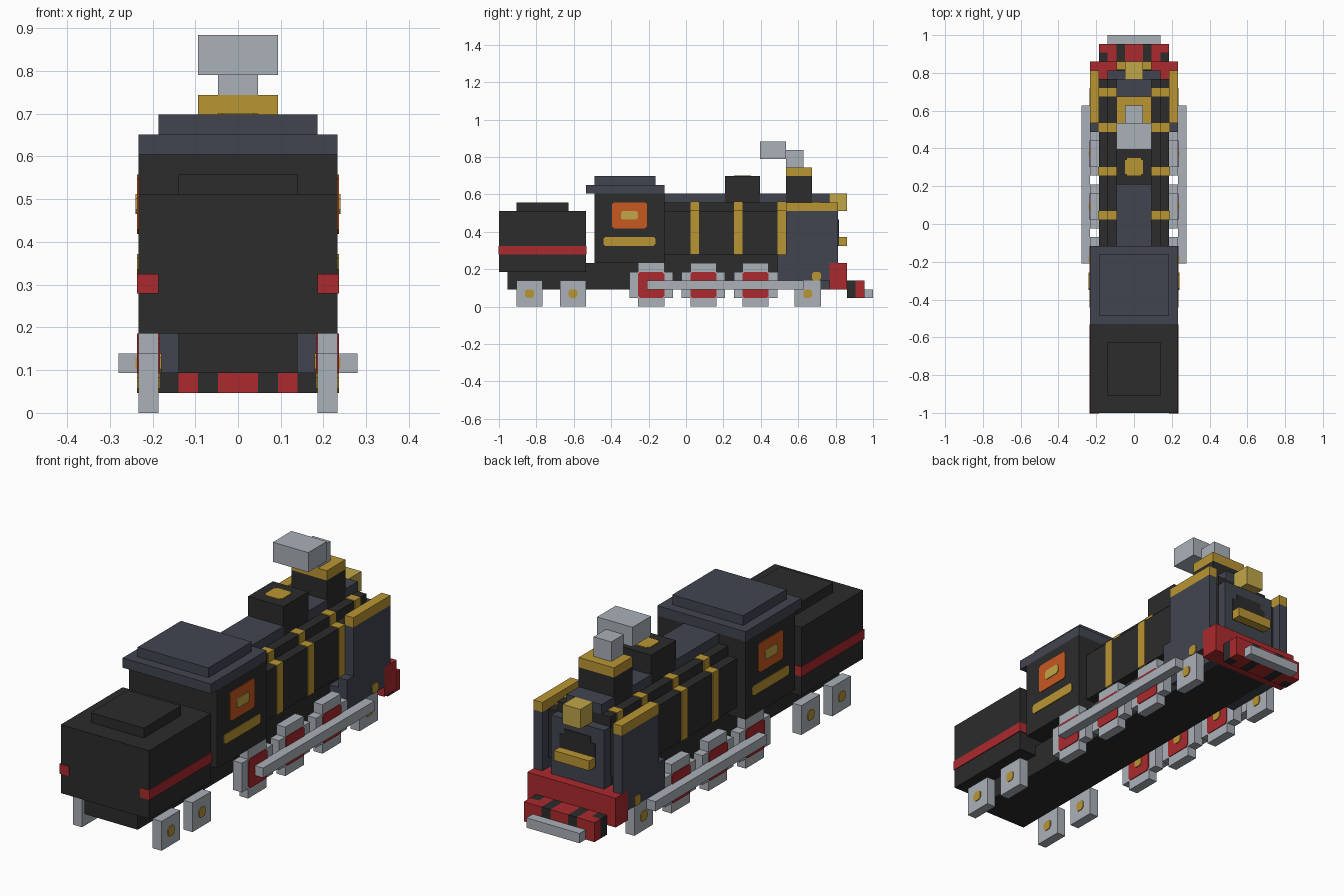
import bpy
import bmesh
from mathutils import Vector

U = 2 / 43          # one block
T = 0.08            # thickness of painted plates, in blocks

cube = bpy.data.objects.get("Cube")
if cube:
    bpy.data.objects.remove(cube, do_unlink=True)


def material(name, r, g, b):
    m = bpy.data.materials.new(name)
    m.use_nodes = True
    m.diffuse_color = (r, g, b, 1)
    bsdf = next(n for n in m.node_tree.nodes if n.type == 'BSDF_PRINCIPLED')
    bsdf.inputs["Base Color"].default_value = (r, g, b, 1)
    bsdf.inputs["Roughness"].default_value = 0.8
    return m


BLACK = material("soot black", .025, .025, .025)
SLATE = material("slate blue", .053, .06, .08)
GREY = material("light steel", .40, .44, .48)
GOLD = material("brass", .49, .30, .033)
RED = material("signal red", .41, .023, .027)
ORANGE = material("window orange", .58, .098, .014)
YELLOW = material("lamp yellow", .53, .38, .065)


def finish(name, mat, bm, mirror):
    """Scale blocks to units, centre the length and make the object."""
    for v in bm.verts:
        v.co = Vector((v.co.x, v.co.y - 21.5, v.co.z)) * U
    bmesh.ops.recalc_face_normals(bm, faces=bm.faces)
    me = bpy.data.meshes.new(name)
    bm.to_mesh(me)
    bm.free()
    me.materials.append(mat)
    ob = bpy.data.objects.new(name, me)
    bpy.context.collection.objects.link(ob)
    if mirror:
        ob.modifiers.new("Mirror", 'MIRROR').use_mirror_merge = False
    return ob


def blocks(name, mat, *boxes, mirror=False):
    """Boxes given as (x range), (y range), (z range), in one object."""
    bm = bmesh.new()
    for ranges in boxes:
        lo, hi = (Vector(p) for p in zip(*ranges))
        for v in bmesh.ops.create_cube(bm, size=1)['verts']:
            v.co = Vector(lo[i] + (v.co[i] + .5) * (hi[i] - lo[i]) for i in range(3))
    return finish(name, mat, bm, mirror)


def wide(w, y, z):
    return (-w, w), y, z


def plate(name, mat, x, y, z, lift=T, cut=.22):
    """Thin mirrored side plate with clipped corners."""
    bm = bmesh.new()
    (a, b), (c, d) = y, z
    pts = [(a + cut, c), (b - cut, c), (b, c + cut), (b, d - cut),
           (b - cut, d), (a + cut, d), (a, d - cut), (a, c + cut)]
    face = bm.faces.new([bm.verts.new((x, p, q)) for p, q in pts])
    ext = bmesh.ops.extrude_face_region(bm, geom=[face])['geom']
    for v in ext:
        if isinstance(v, bmesh.types.BMVert):
            v.co.x += lift
    return finish(name, mat, bm, True)


# Tender and frame
blocks("chassis", BLACK, wide(3, (1, 10), (2, 4)), wide(3, (10, 38), (2, 5)))
blocks("tender", BLACK, wide(5, (0, 10), (4, 11)))
blocks("tender_hatch", BLACK, wide(3, (2, 8), (11, 12)))
blocks("tender_stripe", RED, ((4, 5 + T), (-T, 10 + T), (6, 7)), mirror=True)

# Cab
blocks("cab", BLACK, wide(5, (11, 19), (5, 13)))
blocks("cab_roof", SLATE, wide(5, (10, 19), (13, 14)))
blocks("cab_roof_top", SLATE, wide(4, (11, 18), (14, 15)))
plate("cab_window", ORANGE, 5, (13, 17), (9, 12))
plate("cab_window_glow", YELLOW, 5, (14, 16), (10, 11), lift=2 * T)
plate("cab_trim", GOLD, 5, (12, 18), (7, 8))

# Stepped boiler with brass bands
blocks("boiler", BLACK, wide(3, (19, 38), (5, 6)), wide(4, (19, 38), (6, 11)),
       wide(3, (19, 38), (11, 12)))
blocks("boiler_top", SLATE, wide(2, (19, 26), (12, 13)), wide(2, (30, 33), (12, 13)),
       wide(2, (36, 38), (12, 13)))
for i, y in enumerate((22, 27, 32, 36)):
    blocks(f"boiler_band_{i + 1}", GOLD,
           ((3, 4 + T), (y, y + 1), (6, 11 + T)),
           ((2, 3 + T), (y, y + 1), (11, 12 + T)), mirror=True)

# Dome, chimney and smoke
blocks("dome", BLACK, wide(2, (26, 30), (12, 15)))
blocks("dome_cap", GOLD, wide(1, (27.2, 28.8), (15, 15 + T)),
       wide(.8, (27, 29), (15, 15 + T)))
blocks("chimney", BLACK, wide(2, (33, 36), (12, 15)))
blocks("chimney_rim", GOLD, wide(2, (33, 36), (15, 16)))
blocks("small_smoke_puff", GREY, wide(1, (33, 35), (16, 18)))
blocks("large_smoke_puff", GREY, wide(2, (30, 33), (17, 19)))

# Smokebox end, lamp and handle
blocks("smokebox_face", SLATE, wide(3, (38, 39), (5, 11)))
blocks("smokebox_door", BLACK, wide(2, (39, 39 + T), (7, 9.4)),
       wide(1.5, (39, 39 + T), (9.4, 10)))
blocks("smokebox_handle", GOLD, wide(2, (39, 40), (7, 8)))
blocks("lamp", YELLOW, wide(1, (38, 40), (11, 13)))

# Side deflectors
blocks("smoke_deflector", SLATE, ((4, 5), (33, 39), (5, 11)),
       ((4, 5), (33, 38), (3, 5)), ((4, 5), (32, 33), (3, 6)), mirror=True)
blocks("deflector_trim", GOLD, ((4, 5), (33, 39), (11, 12)), mirror=True)
blocks("cylinder_block", SLATE, ((3, 4), (32, 38), (2, 5)), mirror=True)
plate("deflector_bolt", GOLD, 5, (36, 37), (3, 4))

# Buffer beam and striped cowcatcher
blocks("buffer_beam", RED, wide(5, (38, 40), (2, 5)))
blocks("cowcatcher_red", RED, wide(1, (40, 42), (1, 3)))
blocks("cowcatcher_red_sides", RED, ((2, 3), (40, 42), (1, 3)),
       ((3, 4), (41, 42), (1, 3)), mirror=True)
blocks("cowcatcher_black", BLACK, ((1, 2), (40, 42), (1, 3)),
       ((3, 4), (40, 41), (1, 3)), mirror=True)
blocks("cowcatcher_bar", GREY, wide(3, (42, 43), (1, 2)))

# Small wheels, painted on both sides
for i, y in enumerate((2, 7, 34)):
    blocks(f"small_wheel_{i + 1}", GREY, ((4, 5), (y, y + 3), (0, 3)), mirror=True)
    for side, x, lift in (("outer", 5, T), ("inner", 4, -T)):
        plate(f"small_wheel_{side}_hub_{i + 1}", GOLD, x, (y + 1, y + 2), (1, 2), lift)

# Driving wheels with red centres and the coupling rod
for i, y in enumerate((15, 21, 27)):
    blocks(f"driving_wheel_{i + 1}", GREY, ((4, 5), (y + 1, y + 4), (0, 5)),
           ((4, 5), (y, y + 1), (1, 4)), ((4, 5), (y + 4, y + 5), (1, 4)), mirror=True)
    for side, x, lift in (("outer", 5, T), ("inner", 4, -T)):
        plate(f"driving_wheel_{side}_centre_{i + 1}", RED, x, (y + 1, y + 4), (1, 4), lift)
        plate(f"driving_wheel_{side}_hub_{i + 1}", GOLD, x, (y + 2, y + 3), (2, 3), 2 * lift)
blocks("coupling_rod", GREY, ((5, 6), (17, 35), (2, 3)), mirror=True)
